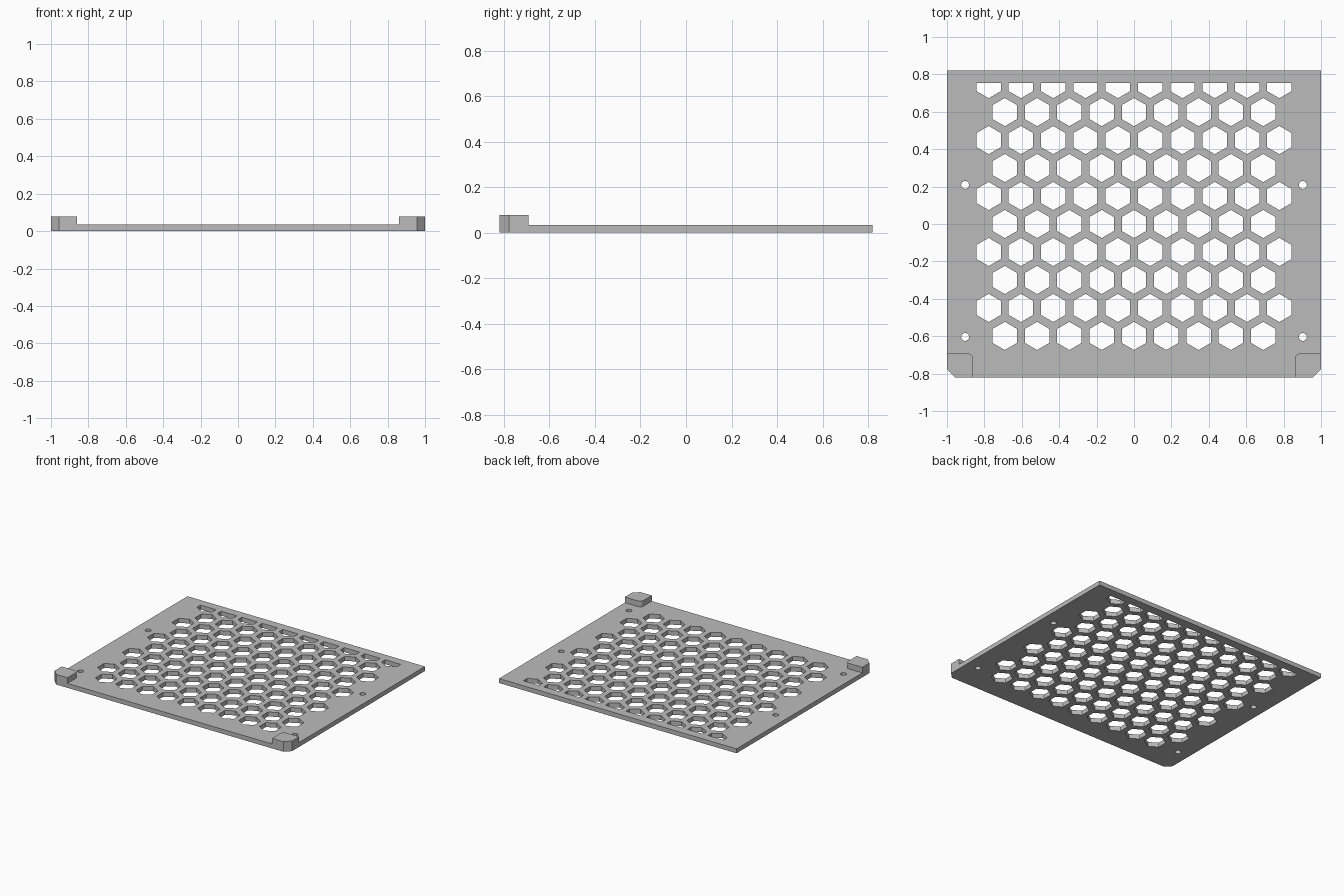
import bpy
import bmesh
from math import cos, sin, pi, sqrt

if "Cube" in bpy.data.objects:
    bpy.data.objects.remove(bpy.data.objects["Cube"], do_unlink=True)

HALF_Y = 0.82        # plate half depth
CHAMFER = 0.043      # cut on the two front corners
PLATE_TOP = 0.034
BLOCK_TOP = 0.077
PITCH = 0.1727       # honeycomb spacing
HEX_RADIUS = 0.0753
HEX_LIMIT = 0.754    # the last row of cells is cut off here
HOLE_RADIUS = 0.021

grey = bpy.data.materials.new("plain grey")
grey.use_nodes = True
grey.diffuse_color = (0.5, 0.5, 0.5, 1)
grey.node_tree.nodes["Principled BSDF"].inputs["Base Color"].default_value = (0.5, 0.5, 0.5, 1)


def add_prism(bm, outline, z0, z1):
    """Add a closed upright prism over a flat outline."""
    low = [bm.verts.new((x, y, z0)) for x, y in outline]
    high = [bm.verts.new((x, y, z1)) for x, y in outline]
    bm.faces.new(low[::-1])
    bm.faces.new(high)
    for i in range(len(outline)):
        j = (i + 1) % len(outline)
        bm.faces.new((low[i], low[j], high[j], high[i]))


def make_object(name, prisms):
    bm = bmesh.new()
    for outline, z0, z1 in prisms:
        add_prism(bm, outline, z0, z1)
    bmesh.ops.recalc_face_normals(bm, faces=bm.faces)
    mesh = bpy.data.meshes.new(name)
    bm.to_mesh(mesh)
    bm.free()
    mesh.materials.append(grey)
    obj = bpy.data.objects.new(name, mesh)
    bpy.context.collection.objects.link(obj)
    return obj


def ring(x, y, radius, sides):
    """Regular polygon with one corner pointing towards +y."""
    angles = [pi / 2 + 2 * pi * i / sides for i in range(sides)]
    return [(x + radius * cos(a), y + radius * sin(a)) for a in angles]


# Base plate with chamfered front corners
plate = make_object("vent_plate", [([
    (CHAMFER - 1, -HALF_Y), (1 - CHAMFER, -HALF_Y), (1, CHAMFER - HALF_Y),
    (1, HALF_Y), (-1, HALF_Y), (-1, CHAMFER - HALF_Y)], 0, PLATE_TOP)])

# Honeycomb cells: rows alternate between nine and ten
cuts = []
for row in range(-4, 6):
    count = 10 if row % 2 else 9
    y = row * PITCH * sqrt(3) / 2
    for col in range(count):
        cell = ring((col - (count - 1) / 2) * PITCH, y, HEX_RADIUS, 6)
        if y + HEX_RADIUS > HEX_LIMIT:
            cell = [(px, min(py, HEX_LIMIT)) for px, py in cell[1:]]
        cuts.append(cell)

# Four round screw holes
for x in (-0.903, 0.903):
    for y in (-0.604, 0.209):
        cuts.append(ring(x, y, HOLE_RADIUS, 24))

# Punch all openings through the plate
cutter = make_object("opening_cutter", [(c, -0.1, 0.1) for c in cuts])
cutter.hide_render = True
punch = plate.modifiers.new("openings", "BOOLEAN")
punch.operation = "DIFFERENCE"
punch.solver = "EXACT"
punch.object = cutter
bpy.context.view_layer.objects.active = plate
bpy.ops.object.modifier_apply(modifier=punch.name)
bpy.data.objects.remove(cutter, do_unlink=True)

# Raised corner blocks, rounded on the inner corner
INNER_X, BACK_Y, ROUND = 0.862, -0.692, 0.026
arc = [(INNER_X + ROUND - ROUND * sin(a), BACK_Y - ROUND + ROUND * cos(a))
       for a in [pi / 2 * i / 6 for i in range(7)]]
block = arc + [(INNER_X, -HALF_Y), (1 - CHAMFER, -HALF_Y),
               (1, CHAMFER - HALF_Y), (1, BACK_Y)]
for side, sign in (("left", 1), ("right", -1)):
    make_object(side + "_corner_block",
                [([(sign * x, y) for x, y in block], PLATE_TOP, BLOCK_TOP)])
